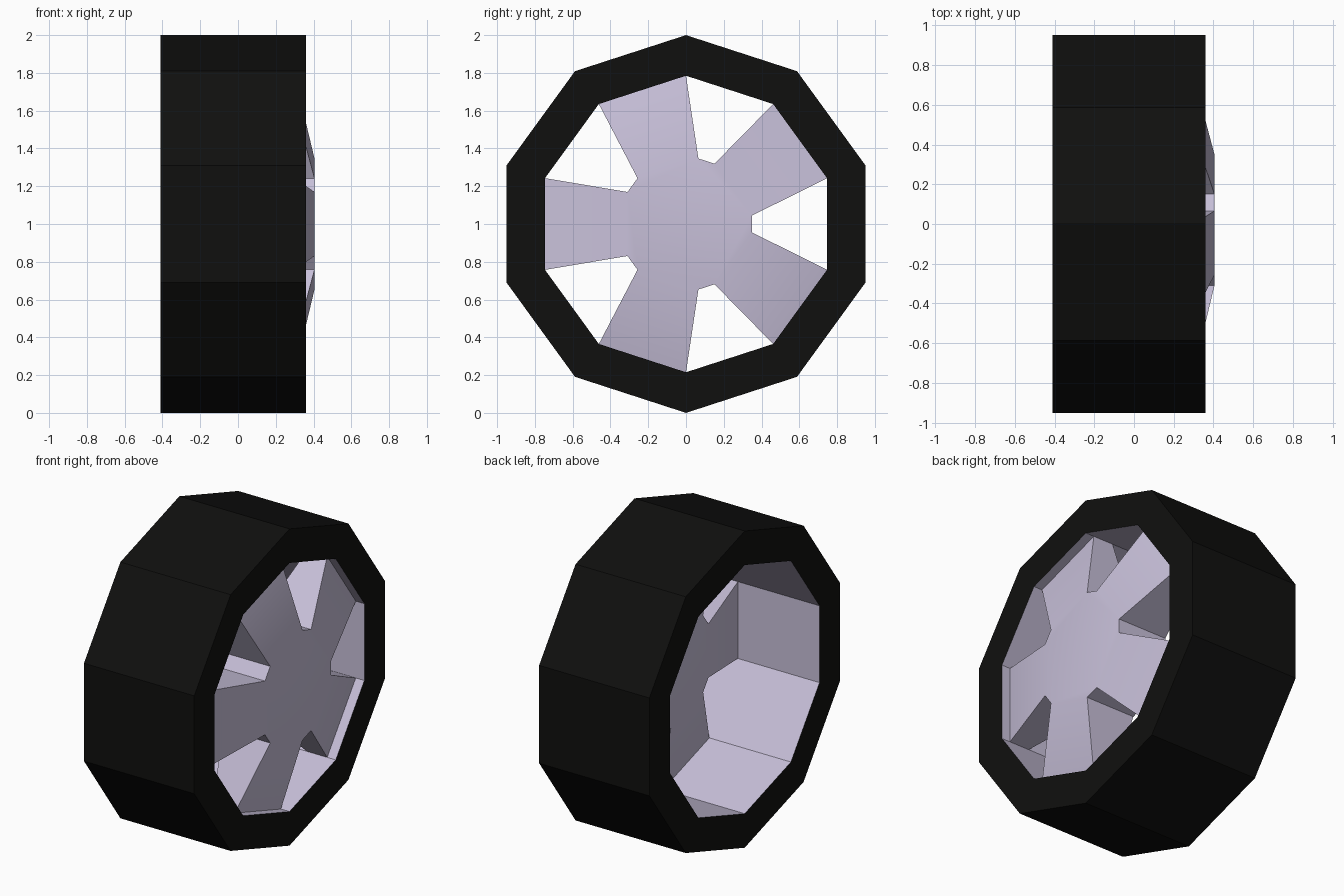
import bpy
from math import cos, sin, radians

if "Cube" in bpy.data.objects:
    bpy.data.objects.remove(bpy.data.objects["Cube"])

SIDES = 10
R_OUT, R_IN = 1.0, 0.785      # tyre and rim radii
R_HUB, HALF = 0.353, 7.3      # hub corner radius, half angle of a window's inner edge


def material(name, rgb):
    m = bpy.data.materials.new(name)
    m.diffuse_color = (*rgb, 1)
    m.use_nodes = True
    m.node_tree.nodes["Principled BSDF"].inputs["Base Color"].default_value = m.diffuse_color
    return m


def add(name, verts, faces, mat):
    mesh = bpy.data.meshes.new(name)
    mesh.from_pydata(verts, [], faces)
    mesh.materials.append(mat)
    ob = bpy.data.objects.new(name, mesh)
    bpy.context.collection.objects.link(ob)
    return ob


def polar(x, r, deg):
    a = radians(deg)
    return (x, r * cos(a), 1 + r * sin(a))


def lathe(name, profile, mat):
    # sweep (x, radius) points round the axle, in ten flat sides
    n = len(profile)
    verts = [polar(x, r, 18 + 36 * k) for k in range(SIDES) for x, r in profile]
    faces = []
    for k in range(SIDES):
        a, b = k * n, (k + 1) % SIDES * n
        faces += [(a + j, b + j, b + j + 1, a + j + 1) for j in range(n - 1)]
    return add(name, verts, faces, mat)


rubber = material("rubber", (0.005, 0.005, 0.0045))
metal = material("metal", (0.58, 0.53, 0.70))

# tyre: tread and two side walls; rim: inner barrel
lathe("tyre", [(-0.41, R_IN), (-0.41, R_OUT), (0.36, R_OUT), (0.36, R_IN)], rubber)
lathe("rim_barrel", [(0.36, R_IN), (-0.41, R_IN)], metal)

# hub with five spokes, thicker in the middle than at the rim
verts = []
for x_hub, x_rim in ((0.405, 0.30), (0.06, 0.16)):
    for w in range(5):
        verts += [polar(x_hub, R_HUB, 72 * w + s * HALF) for s in (-1, 1)]
    for w in range(5):
        verts += [polar(x_rim, R_IN, 72 * w + s * 18) for s in (-1, 1)]
faces = [tuple(range(10)), tuple(range(29, 19, -1))]
for w in range(5):
    lo, hi, nxt = 2 * w, 2 * w + 1, (2 * w + 2) % 10
    spoke = (hi, hi + 10, nxt + 10, nxt)
    faces += [spoke, tuple(i + 20 for i in reversed(spoke))]
    # walls round each window
    path = (lo + 10, lo, hi, hi + 10)
    faces += [(p + 20, q + 20, q, p) for p, q in zip(path, path[1:])]
hub = add("hub_and_spokes", verts, faces, metal)

bpy.context.view_layer.objects.active = hub
hub.select_set(True)
bpy.ops.object.shade_smooth_by_angle(angle=radians(25))
